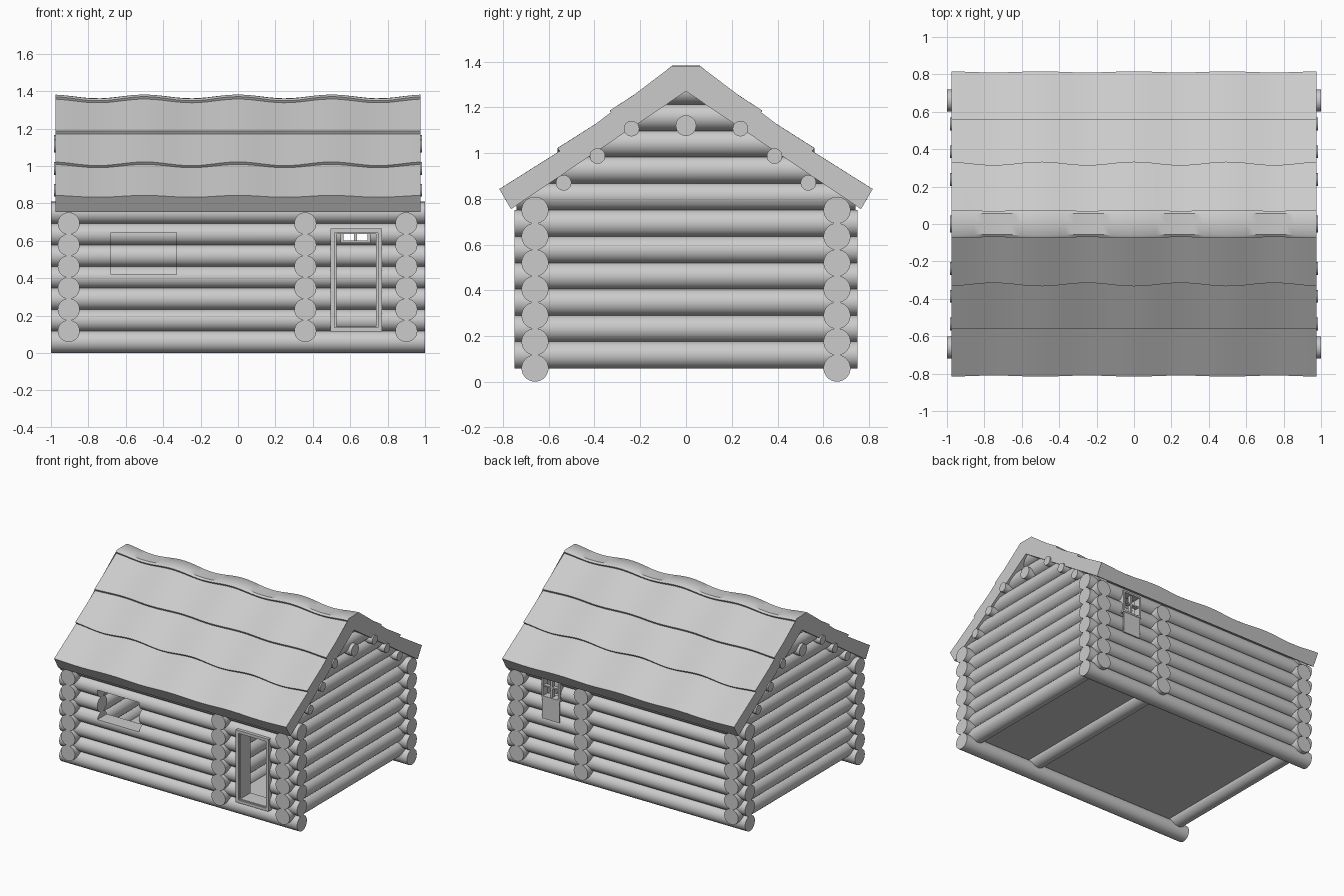
import bpy, bmesh, math
from mathutils import Vector, Matrix

if "Cube" in bpy.data.objects:
    bpy.data.objects.remove(bpy.data.objects["Cube"])

wood = bpy.data.materials.new("grey wood")
wood.use_nodes = True
GREY = (0.6, 0.6, 0.6, 1)
wood.diffuse_color = GREY
wood.node_tree.nodes["Principled BSDF"].inputs["Base Color"].default_value = GREY

R, STEP = 0.059, 0.115        # log radius and course height
WALL_Y = 0.66
CROSS_X = (-0.905, 0.36, 0.9)
APEX, SLOPE = 1.27, 0.68      # underside of the roof


def finish(name, bm, smooth=False):
    mesh = bpy.data.meshes.new(name)
    bmesh.ops.recalc_face_normals(bm, faces=bm.faces)
    bm.to_mesh(mesh)
    bm.free()
    mesh.materials.append(wood)
    ob = bpy.data.objects.new(name, mesh)
    bpy.context.collection.objects.link(ob)
    if smooth:
        shade(ob)
    return ob


def activate(ob):
    bpy.ops.object.select_all(action='DESELECT')
    ob.select_set(True)
    bpy.context.view_layer.objects.active = ob


def shade(ob):
    activate(ob)
    bpy.ops.object.shade_smooth_by_angle(angle=math.radians(35))


def log(name, axis, centre, half, r=R, trim=False):
    """Round log along x or y; trim cuts its ends to the roof slope."""
    bm = bmesh.new()
    turn = Matrix.Rotation(math.pi / 2, 4, 'Y' if axis == 'x' else 'X')
    bmesh.ops.create_cone(bm, cap_ends=True, segments=28, radius1=r, radius2=r,
                          depth=2 * half, matrix=Matrix.Translation(centre) @ turn)
    if trim:
        for side in (-1, 1):
            cut = bmesh.ops.bisect_plane(
                bm, geom=bm.verts[:] + bm.edges[:] + bm.faces[:],
                plane_co=(0, 0, APEX + 0.01), plane_no=(0, side * SLOPE, 1), clear_outer=True)
            edges = [e for e in cut['geom_cut'] if isinstance(e, bmesh.types.BMEdge)]
            bmesh.ops.holes_fill(bm, edges=edges)
    return finish(name, bm, True)


def box(name, x, y, z):
    """Box from (low, high) pairs."""
    bm = bmesh.new()
    size = [b - a for a, b in (x, y, z)]
    mid = Vector([(a + b) / 2 for a, b in (x, y, z)])
    bmesh.ops.create_cube(bm, size=1, matrix=Matrix.Translation(mid) @ Matrix.Diagonal((*size, 1)))
    return finish(name, bm)


def frame(name, x, y, z, w):
    """Four bars around an opening."""
    for i, xs in enumerate(((x[0], x[0] + w), (x[1] - w, x[1]))):
        box(f"{name}_jamb_{i}", xs, y, z)
    for i, zs in enumerate(((z[0], z[0] + w), (z[1] - w, z[1]))):
        box(f"{name}_rail_{i}", (x[0] + w, x[1] - w), y, zs)


# Openings cut through the long walls
front_cuts = [box("window_cutter", (-0.68, -0.33), (-0.8, -0.5), (0.42, 0.645)),
              box("door_cutter", (0.505, 0.76), (-0.8, -0.5), (0.121, 0.655))]
back_cuts = [box("back_window_cutter", (0.55, 0.705), (0.5, 0.8), (0.59, 0.76))]

# Long wall logs
for side, label, cutters in ((-1, "front", front_cuts), (1, "back", back_cuts)):
    for i in range(7):
        ob = log(f"{label}_wall_log_{i}", 'x', (0, side * WALL_Y, 0.06 + i * STEP), 1.0)
        for cutter in cutters:
            mod = ob.modifiers.new("opening", 'BOOLEAN')
            mod.operation = 'DIFFERENCE'
            mod.solver = 'EXACT'
            mod.object = cutter
            activate(ob)
            bpy.ops.object.modifier_apply(modifier=mod.name)
        shade(ob)
for cutter in front_cuts + back_cuts:
    bpy.data.objects.remove(cutter)

# End walls and the inner partition
for n, x in enumerate(CROSS_X):
    for i in range(6):
        log(f"cross_wall_{n}_log_{i}", 'y', (x, 0, 0.118 + i * STEP), 0.75)

# Gable logs trimmed to the roof
for x, label in ((CROSS_X[0], "right"), (CROSS_X[2], "left")):
    for i in range(5):
        log(f"{label}_gable_log_{i}", 'y', (x, 0, 0.81 + i * STEP), 0.74, trim=True)

# Purlins and ridge pole
for i, (y, z) in enumerate(((0.535, 0.87), (0.387, 0.987), (0.238, 1.107))):
    for side in (-1, 1):
        log(f"purlin_{i}_{'back' if side > 0 else 'front'}", 'x', (0, side * y, z), 0.985, 0.034)
log("ridge_pole", 'x', (0, 0, 1.12), 0.985, 0.045)

# Floor
box("floor", (-0.9, 0.9), (-WALL_Y, WALL_Y), (0.112, 0.124))

# Roof: stepped half profile of (y, z, wave in y, wave in z), swept along x
half = [(0.765, 0.755, 0, 0), (0.813, 0.838, 0.003, 0.005),
        (0.552, 1.0, 0, 0.009), (0.562, 1.012, 0, 0.01),
        (0.316, 1.172, 0.009, 0), (0.324, 1.186, 0.009, 0),
        (0.066, 1.348, 0.003, 0.01), (0.073, 1.36, 0.003, 0.011), (0.058, 1.371, 0.002, 0.011)]
ring = half + [(0, 1.372, 0, 0.01)] + [(-y, z, -wy, wz) for y, z, wy, wz in reversed(half)]
ring.append((0, APEX, 0, 0))
bm = bmesh.new()
rows = []
COUNT = 48
for k in range(COUNT + 1):
    x = -0.975 + 1.95 * k / COUNT
    wave = math.cos(4 * math.pi * x)
    rows.append([bm.verts.new((x, y + wy * wave, z + wz * wave)) for y, z, wy, wz in ring])
for a, b in zip(rows, rows[1:]):
    for j in range(len(ring)):
        m = (j + 1) % len(ring)
        bm.faces.new((a[j], a[m], b[m], b[j]))
ends = [bm.faces.new(rows[0]), bm.faces.new(rows[-1])]
bmesh.ops.triangulate(bm, faces=ends)
finish("board_roof", bm, True)

# Door frame: outer casing and a thinner inner lining
frame("door_casing", (0.495, 0.77), (-0.735, -0.70), (0.115, 0.665), 0.022)
frame("door_lining", (0.512, 0.753), (-0.722, -0.60), (0.128, 0.65), 0.014)

# Back window frame, mullions and the panel under it
frame("back_window_frame", (0.55, 0.705), (0.67, 0.73), (0.59, 0.76), 0.013)
box("window_mullion", (0.62, 0.635), (0.69, 0.72), (0.60, 0.75))
box("window_crossbar", (0.56, 0.695), (0.69, 0.72), (0.672, 0.682))
box("window_panel", (0.555, 0.70), (0.718, 0.727), (0.43, 0.592))
